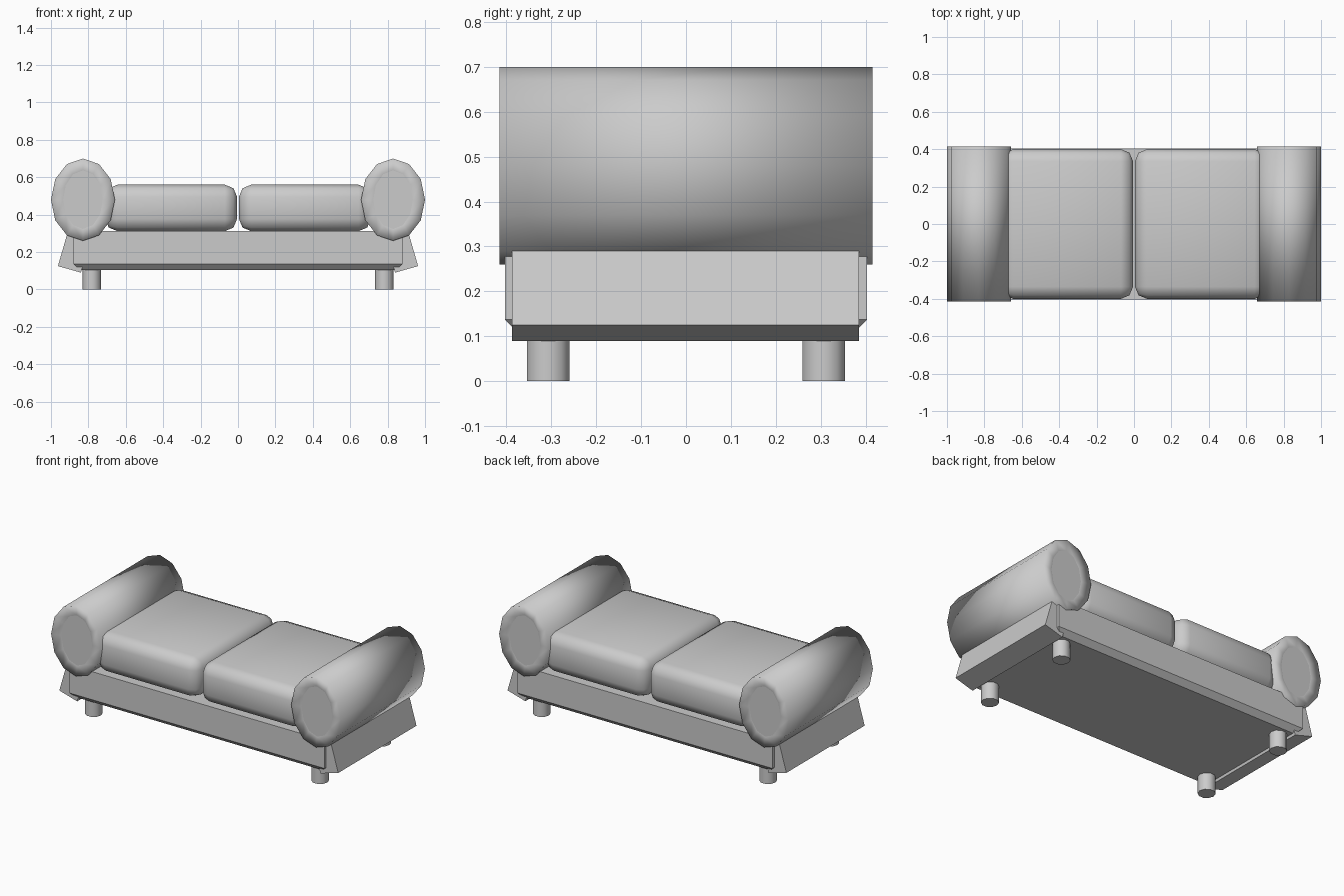
import bpy, bmesh, math

cube = bpy.data.objects.get("Cube")
if cube:
    bpy.data.objects.remove(cube)

GREY = (0.6, 0.6, 0.6, 1)
mat = bpy.data.materials.new("soft grey")
mat.use_nodes = True
mat.diffuse_color = GREY
mat.node_tree.nodes["Principled BSDF"].inputs["Base Color"].default_value = GREY


def finish(bm, name):
    bmesh.ops.recalc_face_normals(bm, faces=bm.faces)
    mesh = bpy.data.meshes.new(name)
    bm.to_mesh(mesh)
    bm.free()
    mesh.materials.append(mat)
    ob = bpy.data.objects.new(name, mesh)
    bpy.context.collection.objects.link(ob)
    return ob


def box(bm, lo, hi):
    bmesh.ops.create_cube(bm, size=1)
    for v in bm.verts:
        for i in range(3):
            v.co[i] = lo[i] if v.co[i] < 0 else hi[i]


def loft(bm, rings):
    """Skin a list of closed point rings and cap both ends."""
    rows = [[bm.verts.new(p) for p in ring] for ring in rings]
    n = len(rows[0])
    for a, b in zip(rows, rows[1:]):
        for i in range(n):
            j = (i + 1) % n
            bm.faces.new((a[i], a[j], b[j], b[i]))
    return [bm.faces.new(rows[0]), bm.faces.new(rows[-1])]


# Base frame with a chamfered underside
bm = bmesh.new()
box(bm, (-0.88, -0.403, 0.105), (0.88, 0.403, 0.312))
low = [e for e in bm.edges if all(v.co.z < 0.2 for v in e.verts)]
bmesh.ops.bevel(bm, geom=low, offset=0.032, segments=1, affect='EDGES')
finish(bm, "base_frame")

for side, label in ((1, "left"), (-1, "right")):
    # Rolled arm: oval bolster with a padded rim and recessed end panels
    def oval(rx, rz, y):
        return [(side * 0.829 + rx * math.cos(i * math.tau / 12), y,
                 0.48 + rz * math.sin(i * math.tau / 12)) for i in range(12)]

    bm = bmesh.new()
    caps = loft(bm, [oval(0.106, 0.157, -0.405), oval(0.171, 0.22, -0.415),
                     oval(0.171, 0.22, 0.415), oval(0.106, 0.157, 0.405)])
    for f in bm.faces:
        f.smooth = True
    for cap in caps:
        cap.smooth = False
        for e in cap.edges:
            e.smooth = False
    finish(bm, label + "_arm")

    # Tilted side panel under the arm
    section = [(0.84, 0.09), (0.963, 0.125), (0.895, 0.36), (0.772, 0.325)]
    bm = bmesh.new()
    loft(bm, [[(side * x, y, z) for x, z in section] for y in (-0.387, 0.385)])
    finish(bm, label + "_side_panel")

    # Seat cushion with rounded edges
    bm = bmesh.new()
    xs = sorted((side * 0.005, side * 0.71))
    box(bm, (xs[0], -0.4, 0.312), (xs[1], 0.4, 0.56))
    bmesh.ops.bevel(bm, geom=bm.edges[:], offset=0.065, segments=2,
                    profile=0.5, affect='EDGES')
    for f in bm.faces:
        f.smooth = True
    finish(bm, label + "_seat_cushion")

    # Round legs
    for y, place in ((-0.307, "front"), (0.307, "back")):
        bm = bmesh.new()
        loft(bm, [[(side * 0.782 + 0.05 * math.cos(i * math.tau / 10),
                    y + 0.05 * math.sin(i * math.tau / 10), z)
                   for i in range(10)] for z in (0, 0.12)])
        for f in bm.faces:
            f.smooth = len(f.verts) == 4
        for e in bm.edges:
            e.smooth = all(f.smooth for f in e.link_faces)
        finish(bm, place + "_" + label + "_leg")
